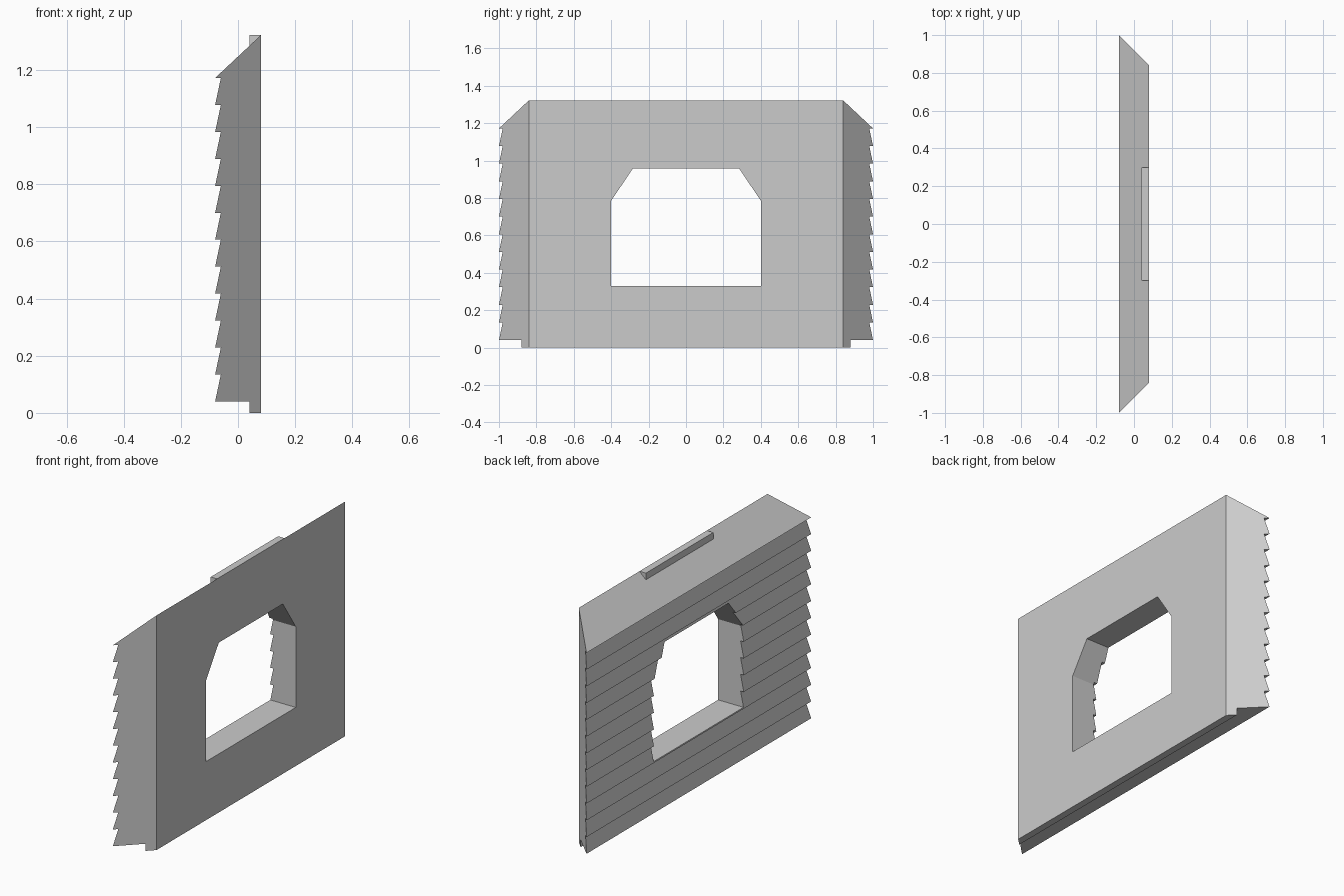
import bpy, bmesh

if "Cube" in bpy.data.objects:
    bpy.data.objects.remove(bpy.data.objects["Cube"])


def prism(name, profile, place_a, place_b):
    """Closed prism between two placements of the same 2D profile."""
    bm = bmesh.new()
    a = [bm.verts.new(place_a(*p)) for p in profile]
    b = [bm.verts.new(place_b(*p)) for p in profile]
    n = len(profile)
    bm.faces.new(a)
    bm.faces.new(b[::-1])
    for i in range(n):
        j = (i + 1) % n
        bm.faces.new((a[j], a[i], b[i], b[j]))
    bmesh.ops.recalc_face_normals(bm, faces=bm.faces)
    mesh = bpy.data.meshes.new(name)
    bm.to_mesh(mesh)
    bm.free()
    obj = bpy.data.objects.new(name, mesh)
    bpy.context.collection.objects.link(obj)
    return obj


# Wall cross-section (x, z): bottom lip, sloped top, overlapping boards outside
BOARDS, BASE, TOP = 12, 0.04, 1.172
step = (TOP - BASE) / BOARDS
profile = [(0.04, 0.04), (0.04, 0), (0.08, 0), (0.08, 1.322), (-0.08, TOP)]
for i in reversed(range(BOARDS)):
    z = BASE + i * step
    profile += [(-0.06, z + step), (-0.08, z)]

# Ends are mitred at 45 degrees, so the width depends on x
wall = prism("clapboard_wall", profile,
             lambda x, z: (x, -(0.92 - x), z),
             lambda x, z: (x, 0.92 - x, z))

# Window opening with clipped upper corners
half = [(0.4, 0.33), (0.4, 0.785), (0.285, 0.957)]
opening = half + [(-y, z) for y, z in reversed(half)]
cutter = prism("window_cutter", opening,
               lambda y, z: (-0.3, y, z),
               lambda y, z: (0.3, y, z))
cutter.hide_render = True

cut = wall.modifiers.new("window", 'BOOLEAN')
cut.operation = 'DIFFERENCE'
cut.solver = 'EXACT'
cut.object = cutter
bpy.context.view_layer.objects.active = wall
wall.select_set(True)
bpy.ops.object.modifier_apply(modifier=cut.name)
bpy.data.objects.remove(cutter)

# Locating tab on the sloped top edge
prism("top_tab", [(0.04, 1.2845), (0.08, 1.322), (0.04, 1.322)],
      lambda x, z: (x, -0.3, z),
      lambda x, z: (x, 0.3, z))
